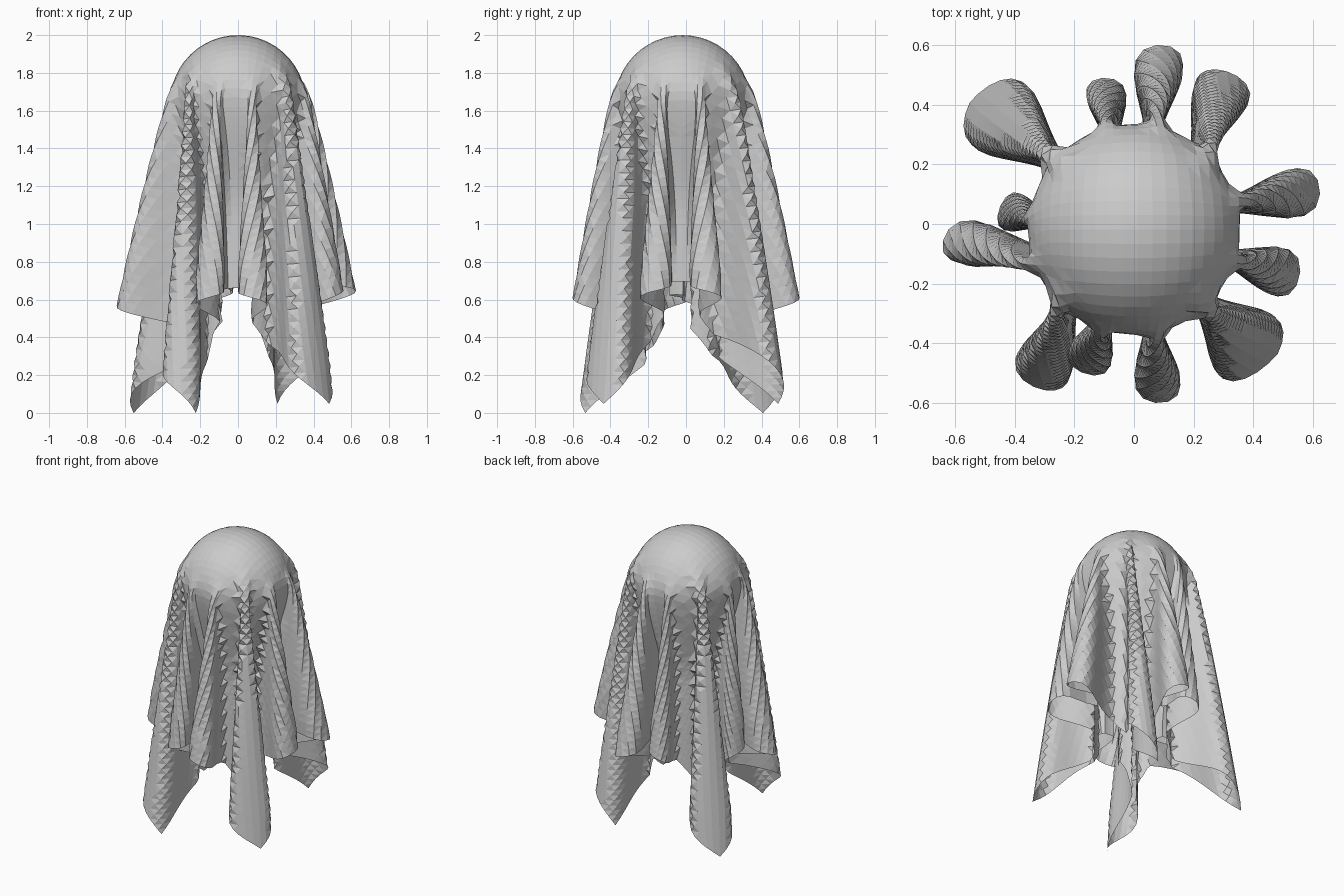
import bpy, bmesh, math
from math import sin, cos, pi, radians

cube = bpy.data.objects.get("Cube")
if cube:
    bpy.data.objects.remove(cube)

RADIUS = 0.36        # rounded crown
CROWN_Y = -0.018
CENTRE_Z = 1.64
HALF = 1.56          # half side of the square sheet
SLIDE = 0.035        # the sheet hangs a little lower on its right
CELLS = 64

# Folds: neck direction in degrees, tip x, tip y, half width, roll of the sheet
# around the fold; every third one is a corner
FOLDS = [(45, .33, .53, .09, .25), (78, .09, .60, .075, 0), (105, -.10, .49, .06, 0),
         (139, -.53, .43, .13, 0), (175, -.45, .05, .06, 0), (201, -.63, -.05, .07, 0),
         (225, -.34, -.56, .09, .32), (252, -.17, -.50, .07, 0), (282, .085, -.60, .07, 0),
         (313, .45, -.48, .13, .12), (343, .56, -.18, .075, 0), (375, .63, .12, .075, 0)]
COUNT = len(FOLDS)


def smooth(a, b, x):
    t = min(max((x - a) / (b - a), 0), 1)
    return t * t * (3 - 2 * t)


def neck_angle(k):
    return FOLDS[k % COUNT][0] + 360 * (k // COUNT)


def drape(u, v):
    """Place one point of the flat sheet on the draped shape."""
    s = math.hypot(u, v)
    turn = (math.degrees(math.atan2(v, u)) - 45) % 360
    k = round(turn / 30)
    p = (turn - 30 * k) / 15
    axis, tip_x, tip_y, width, roll = FOLDS[k % COUNT]
    p += roll * (1 - p * p)
    side = 1 if p >= 0 else -1
    gap = abs(neck_angle(k + side) - neck_angle(k)) / 2

    # Crown, then hanging sheet
    quarter = RADIUS * pi / 2
    outer = RADIUS * sin(min(s / RADIUS, pi / 2))
    r = outer - 0.11 * smooth(0.45, 1.2, s)
    if s < quarter:
        z = CENTRE_Z + RADIUS * cos(s / RADIUS)
    else:
        z = CENTRE_Z - (s - quarter) * 0.985

    # Fold loop with a narrow neck, joined by short valleys
    corner = k % 3 == 0
    start = 0.32 if corner else 0.42
    reach = HALF * (1.41 if corner else 1.03)
    f = max(0, (s - start) / (reach - start))
    q = min(abs(p) / 0.75, 1)
    neck = min(4, gap * 0.5)
    if q < 1:
        local = neck * q
    else:
        local = neck + (gap - neck) * (abs(p) - 0.75) / 0.25
    plain = turn + 45
    warped = neck_angle(k) + side * local
    angle = radians(plain + (warped - plain) * smooth(0.3, 0.6, s))

    # Lean of the fold from its neck on the crown to its tip
    a = radians(axis)
    lean_x = tip_x - RADIUS * cos(a)
    lean_y = tip_y - RADIUS * sin(a) - CROWN_Y
    length = math.hypot(lean_x, lean_y)
    lift = cos(pi * q / 2)
    grow = f ** 0.85
    out_x = lift * (lean_x * grow + (outer - r) * cos(a))
    out_y = lift * (lean_y * grow + (outer - r) * sin(a))
    across = side * width / 0.77 * min(f * 1.15, 1) * sin(pi * q) * lift
    return (r * cos(angle) + out_x - across * lean_y / length,
            r * sin(angle) + out_y + across * lean_x / length + CROWN_Y, z)


# Draped sheet
bm = bmesh.new()
bmesh.ops.create_grid(bm, x_segments=CELLS, y_segments=CELLS, size=HALF)
for vert in bm.verts:
    vert.co = drape(vert.co.x - SLIDE, vert.co.y)
bmesh.ops.triangulate(bm, faces=bm.faces[:], quad_method='SHORT_EDGE')
bmesh.ops.recalc_face_normals(bm, faces=bm.faces[:])
mesh = bpy.data.meshes.new("draped_sheet")
bm.to_mesh(mesh)
bm.free()
sheet = bpy.data.objects.new("draped_sheet", mesh)
bpy.context.collection.objects.link(sheet)

# Plain grey cloth
grey = bpy.data.materials.new("grey_cloth")
grey.use_nodes = True
grey.diffuse_color = (0.6, 0.6, 0.6, 1)
grey.node_tree.nodes["Principled BSDF"].inputs["Base Color"].default_value = (0.6, 0.6, 0.6, 1)
mesh.materials.append(grey)
